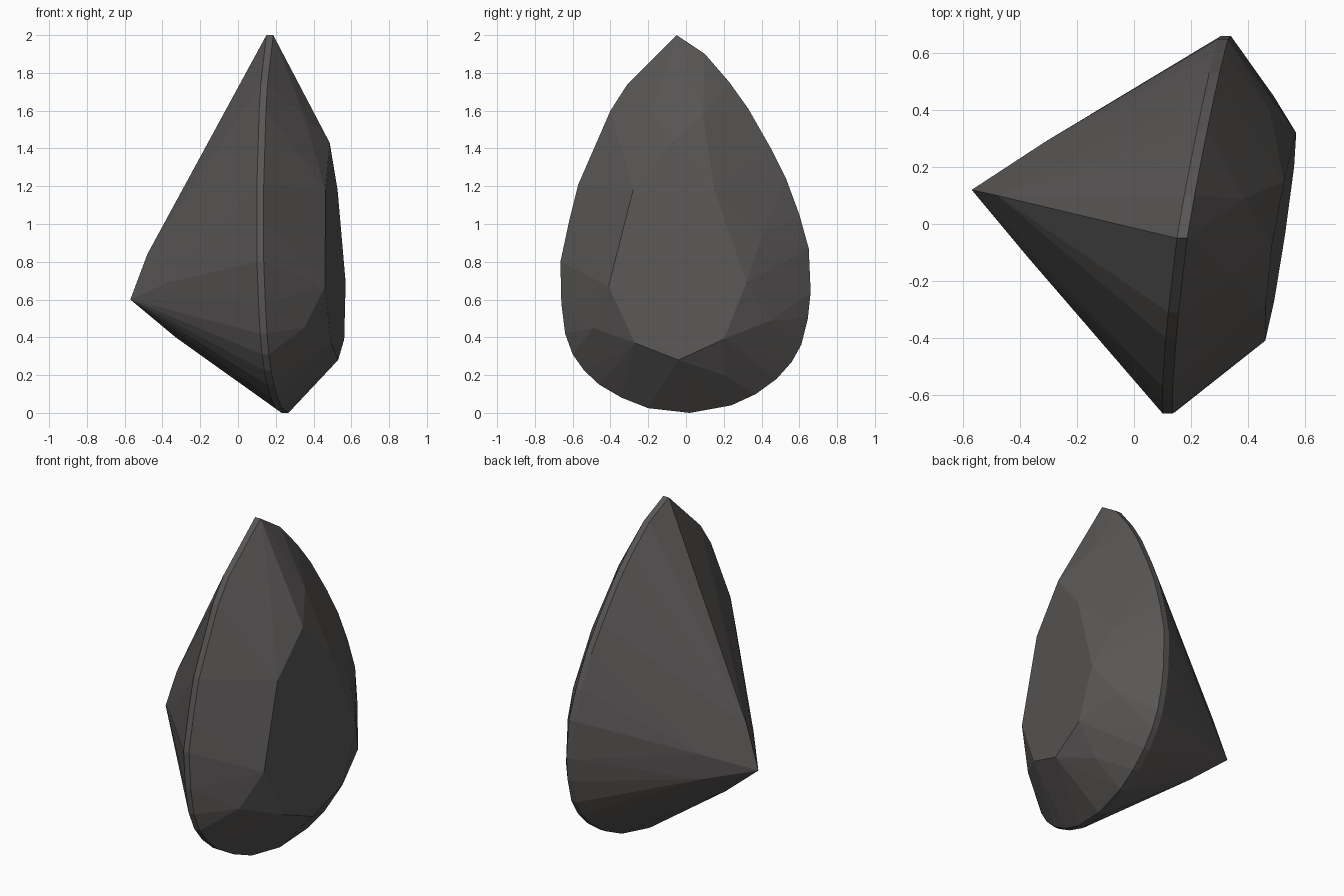
import bpy, bmesh, math


def on_plane(y, z, offset):
    """Point on a plane parallel to the tilted girdle of the stone."""
    return (offset - 0.035 * z + 0.15 * y, y, z)


# Pear outline of the girdle (y, z)
right_side = [(0.10, 1.90), (0.23, 1.75), (0.33, 1.61), (0.45, 1.40), (0.53, 1.24),
              (0.60, 1.05), (0.65, 0.87), (0.66, 0.64), (0.645, 0.50), (0.61, 0.36),
              (0.56, 0.27), (0.48, 0.18), (0.37, 0.10), (0.24, 0.04)]
left_side = [(-0.20, 0.025), (-0.34, 0.08), (-0.46, 0.15), (-0.54, 0.225), (-0.60, 0.31),
             (-0.64, 0.42), (-0.66, 0.58), (-0.665, 0.80), (-0.62, 1.01), (-0.57, 1.21),
             (-0.49, 1.40), (-0.40, 1.60), (-0.31, 1.74), (-0.16, 1.89)]
outline = [(-0.05, 2.0)] + right_side + [(0.02, 0.0)] + left_side

# Flat table on the crown (y, z)
table = [(-0.04, 0.28), (0.20, 0.39), (0.32, 0.69), (0.15, 1.18),
         (-0.07, 1.43), (-0.28, 1.18), (-0.41, 0.67), (-0.27, 0.37)]

# Crown points between table and girdle (y, z, offset)
crown = [(0.20, 0.20, 0.42), (0.45, 0.49, 0.44), (0.40, 0.93, 0.45), (0.09, 1.58, 0.43),
         (-0.18, 1.58, 0.43), (-0.46, 0.89, 0.445), (-0.49, 0.45, 0.44), (-0.20, 0.20, 0.42)]

# Pavilion: culet point and the facet points around it (x, y, z)
pavilion = [(-0.57, 0.12, 0.60), (-0.48, 0.10, 0.84), (-0.37, -0.12, 0.69),
            (-0.35, -0.11, 0.54), (-0.31, 0.29, 0.69), (-0.31, 0.28, 0.54),
            (-0.33, 0.09, 0.40)]

points = [on_plane(y, z, c) for c in (0.228, 0.264) for y, z in outline]
points += [on_plane(y, z, 0.546) for y, z in table]
points += [on_plane(*p) for p in crown]
points += pavilion

# A cut stone is convex, so its facets are the hull of its corner points
bm = bmesh.new()
for p in points:
    bm.verts.new(p)
hull = bmesh.ops.convex_hull(bm, input=bm.verts[:])
unused = {g for g in hull["geom_interior"] + hull["geom_unused"]
          if isinstance(g, bmesh.types.BMVert)}
bmesh.ops.delete(bm, geom=list(unused), context='VERTS')
bmesh.ops.dissolve_limit(bm, angle_limit=math.radians(1.5),
                         verts=bm.verts[:], edges=bm.edges[:])
bmesh.ops.recalc_face_normals(bm, faces=bm.faces[:])

mesh = bpy.data.meshes.new("pear_cut_gem")
bm.to_mesh(mesh)
bm.free()
gem = bpy.data.objects.new("pear_cut_gem", mesh)
bpy.context.collection.objects.link(gem)

# Dark smoky stone
mat = bpy.data.materials.new("dark_stone")
mat.diffuse_color = (0.10, 0.094, 0.092, 1.0)
mesh.materials.append(mat)
